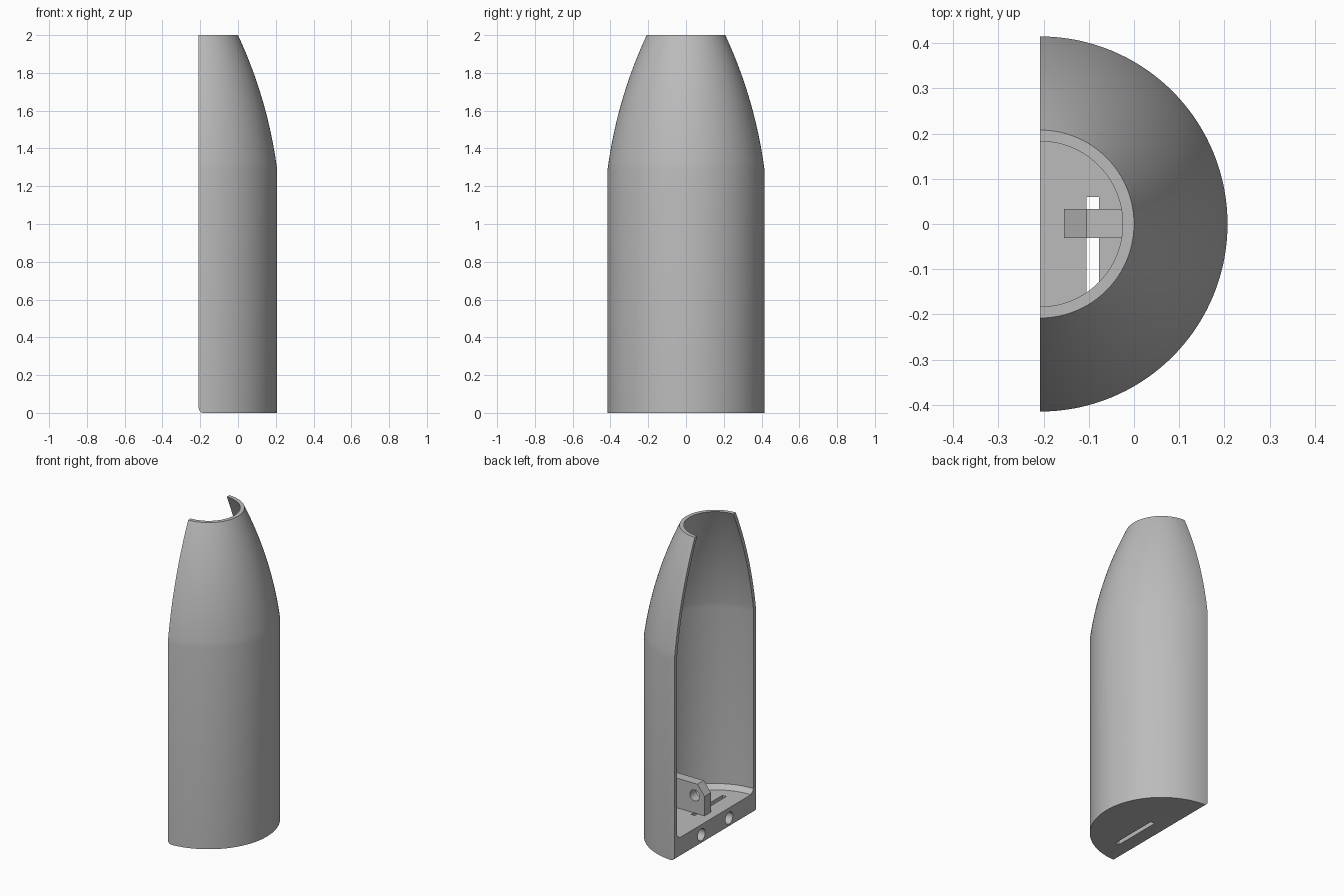
import bpy, bmesh, math
from mathutils import Vector

if "Cube" in bpy.data.objects:
    bpy.data.objects.remove(bpy.data.objects["Cube"])

AXIS = -0.208      # x of the cut plane / revolve axis
R, WALL = 0.415, 0.025
FLOOR = 0.13
SHOULDER, TOP, R_TOP = 1.29, 2.0, 0.208

grey = bpy.data.materials.new("plain_grey")
grey.diffuse_color = (0.5, 0.5, 0.5, 1)
grey.use_nodes = True
grey.node_tree.nodes["Principled BSDF"].inputs["Base Color"].default_value = grey.diffuse_color


def make_object(name, bm):
    bmesh.ops.recalc_face_normals(bm, faces=bm.faces)
    mesh = bpy.data.meshes.new(name)
    bm.to_mesh(mesh)
    bm.free()
    mesh.materials.append(grey)
    obj = bpy.data.objects.new(name, mesh)
    bpy.context.collection.objects.link(obj)
    return obj


def extrude_y(name, profile, y0, y1):
    """Prism from an (x, z) outline."""
    bm = bmesh.new()
    face = bm.faces.new([bm.verts.new((x, y0, z)) for x, z in profile])
    ext = bmesh.ops.extrude_face_region(bm, geom=[face])
    verts = [v for v in ext["geom"] if isinstance(v, bmesh.types.BMVert)]
    bmesh.ops.translate(bm, verts=verts, vec=(0, y1 - y0, 0))
    return make_object(name, bm)


def cylinder(name, centre, radius, depth, rotation):
    bpy.ops.mesh.primitive_cylinder_add(vertices=40, radius=radius, depth=depth,
                                        location=centre, rotation=rotation)
    obj = bpy.context.object
    obj.name = name
    obj.data.materials.append(grey)
    return obj


def cut(target, cutter):
    cutter.hide_render = True
    mod = target.modifiers.new("cut", "BOOLEAN")
    mod.operation, mod.solver, mod.object = "DIFFERENCE", "EXACT", cutter
    bpy.context.view_layer.objects.active = target
    bpy.ops.object.modifier_apply(modifier=mod.name)
    bpy.data.objects.remove(cutter)


def ogive(offset, steps=20):
    """Curved nose profile from shoulder to rim."""
    a, b, c = Vector((R, SHOULDER)), Vector((0.366, 1.66)), Vector((R_TOP, TOP))
    pts = []
    for i in range(steps + 1):
        t = i / steps
        p = a * (1 - t) ** 2 + b * 2 * t * (1 - t) + c * t * t
        pts.append((p.x - offset, p.y))
    return pts


# Half shell with solid floor: closed profile swept through 180 degrees
profile = [(0, 0), (R, 0)] + ogive(0) + ogive(WALL)[::-1]
profile += [(R - WALL, FLOOR + 0.028), (R - WALL - 0.028, FLOOR), (0, FLOOR)]
bm = bmesh.new()
SEG = 72
rings = []
for i in range(SEG + 1):
    a = math.pi * (i / SEG - 0.5)
    rings.append([bm.verts.new((AXIS + r * math.cos(a), r * math.sin(a), z))
                  for r, z in profile])
n = len(profile)
for ra, rb in zip(rings, rings[1:]):
    for j in range(n - 1):
        bm.faces.new((ra[j], ra[j + 1], rb[j + 1], rb[j]))
bm.faces.new(rings[0])
bm.faces.new(rings[-1])
bmesh.ops.remove_doubles(bm, verts=bm.verts, dist=1e-5)
shell = make_object("half_shell", bm)

# Pin holes in the flat edge of the floor
for y in (-0.14, 0.14):
    cut(shell, cylinder("pin_hole_cutter", (AXIS, y, 0.065), 0.038, 0.18,
                        (0, math.pi / 2, 0)))

# Slot through the floor
cut(shell, extrude_y("slot_cutter", [(-0.105, -0.1), (-0.077, -0.1),
                                     (-0.077, 0.2), (-0.105, 0.2)], -0.26, 0.06))

# Rounded lower edge along the cut plane
F = 0.026
arc = [(AXIS + F - F * math.cos(t), F - F * math.sin(t))
       for t in [math.pi / 2 * i / 8 for i in range(9)]]
cut(shell, extrude_y("edge_round_cutter",
                     arc + [(AXIS + F, -0.02), (AXIS - 0.02, -0.02), (AXIS - 0.02, F)],
                     -0.5, 0.5))

# Pivot lug from the floor to the back wall, chamfered, with a cross hole
lug = extrude_y("pivot_lug", [(-0.155, FLOOR), (-0.155, 0.255), (-0.105, 0.32),
                              (0.19, 0.32), (0.19, FLOOR)], -0.031, 0.033)
cut(lug, cylinder("lug_hole_cutter", (-0.085, 0, 0.243), 0.035, 0.3,
                  (math.pi / 2, 0, 0)))

for obj in (shell, lug):
    bpy.ops.object.select_all(action="DESELECT")
    obj.select_set(True)
    bpy.context.view_layer.objects.active = obj
    bpy.ops.object.shade_smooth_by_angle(angle=math.radians(30))
